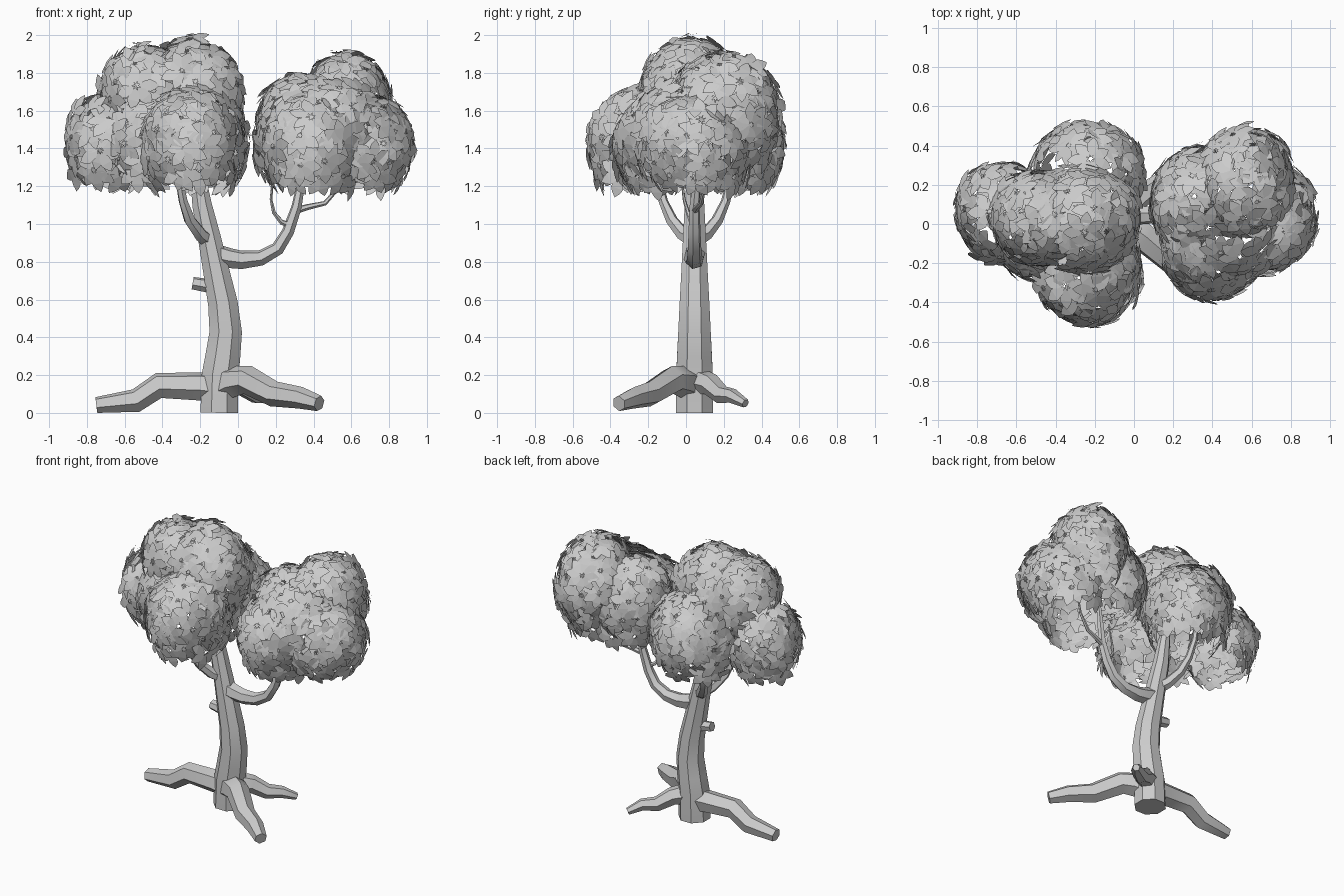
import bpy, bmesh, math, random
from mathutils import Vector, Matrix

if "Cube" in bpy.data.objects:
    bpy.data.objects.remove(bpy.data.objects["Cube"])

random.seed(7)


def make_object(name, bm):
    me = bpy.data.meshes.new(name)
    bm.to_mesh(me)
    bm.free()
    ob = bpy.data.objects.new(name, me)
    bpy.context.collection.objects.link(ob)
    return ob


def limb(name, path, sides=6, grounded=False):
    """Tapering tube through (x, y, z, radius) points, sharp along its edges."""
    bm = bmesh.new()
    pts = [Vector(p[:3]) for p in path]
    rings, prev, side = [], None, None
    for i, p in enumerate(pts):
        t = (pts[min(i + 1, len(pts) - 1)] - pts[max(i - 1, 0)]).normalized()
        if side is None:
            side = t.orthogonal().normalized()
        else:
            side = prev.rotation_difference(t) @ side
        prev = t
        up = t.cross(side)
        ring = []
        for k in range(sides):
            a = math.tau * (k + 0.5) / sides
            v = p + (side * math.cos(a) + up * math.sin(a)) * path[i][3]
            if grounded:
                v.z = max(v.z, 0)
            ring.append(bm.verts.new(v))
        rings.append(ring)
    for a, b in zip(rings, rings[1:]):
        for k in range(sides):
            n = (k + 1) % sides
            bm.faces.new((a[k], a[n], b[n], b[k]))
    bm.faces.new(rings[0][::-1])
    bm.faces.new(rings[-1])
    bmesh.ops.recalc_face_normals(bm, faces=bm.faces)
    ob = make_object(name, bm)
    ob.data.shade_smooth()
    ob.data.set_sharp_from_angle(angle=math.radians(42))


# Trunk and cut-off stub
limb("trunk", [(-0.1, .045, 0, .107), (-0.095, .045, .2, .105), (-0.08, .045, .3, .1),
               (-0.065, .045, .43, .093), (-0.08, .045, .58, .085), (-0.115, .045, .75, .075),
               (-0.15, .045, .92, .066), (-0.19, .045, 1.1, .056),
               (-0.22, .045, 1.3, .04), (-0.25, .04, 1.55, .02)], 8, True)
limb("stub", [(-0.1, .045, .66, .038), (-0.17, .045, .675, .037), (-0.24, .045, .687, .034)])

# Roots
limb("left_root", [(-0.08, .045, .13, .085), (-0.2, .045, .14, .077), (-0.42, .045, .145, .07),
                   (-0.54, .045, .065, .064), (-0.75, .045, .04, .045)], 6, True)
limb("front_root", [(-0.1, .03, .13, .075), (-0.03, -0.01, .165, .085), (0.05, -.07, .175, .077),
                    (0.19, -.19, .1, .068), (0.33, -.275, .08, .058), (0.43, -.355, .05, .042)], 6, True)
limb("back_root", [(-0.1, .04, .14, .075), (-0.04, .08, .165, .072), (0.02, .13, .15, .06),
                   (0.1, .19, .095, .05), (0.18, .245, .09, .04), (0.245, .315, .05, .024)], 6, True)

# Branches
limb("right_branch", [(-0.13, .045, .84, .06), (-0.05, .045, .82, .055), (0.02, .045, .81, .05),
                      (0.12, .045, .82, .042), (0.21, .045, .87, .037), (0.265, .045, .96, .033),
                      (0.31, .045, 1.09, .028), (0.34, .06, 1.25, .02), (0.38, .08, 1.45, .01)])
limb("right_outer_twig", [(0.3, .045, 1.07, .02), (0.37, .06, 1.09, .016),
                          (0.46, .08, 1.11, .013), (0.54, .1, 1.2, .009), (0.58, .11, 1.35, .005)])
limb("right_inner_twig", [(0.285, .045, .99, .018), (0.23, .03, 1.01, .014),
                          (0.19, .01, 1.06, .011), (0.175, -.01, 1.13, .008), (0.19, -.03, 1.3, .004)])
for name, s in (("front_branch", -1), ("back_branch", 1)):
    limb(name, [(-0.15, .045, .91, .045), (-0.2, .045 + s * .06, .945, .038),
                (-0.255, .045 + s * .12, 1.02, .032), (-0.29, .045 + s * .165, 1.12, .025),
                (-0.315, .045 + s * .195, 1.25, .02), (-0.32, .045 + s * .22, 1.45, .01)])

# Crown: leaf rosettes spread evenly over the outside of merged ellipsoids
LEAF = [(.008, 0), (.04, -.024), (.075, -.033), (.1, -.02), (.122, 0),
        (.1, .02), (.075, .033), (.04, .024)]


def rosette(bm, pos, normal):
    m = Matrix.Translation(pos) @ normal.to_track_quat('Z', 'Y').to_matrix().to_4x4()
    count = random.choice((7, 8))
    spin = random.random() * math.tau
    for k in range(count):
        size = random.uniform(.88, 1.08)
        rot = (Matrix.Rotation(spin + math.tau * k / count, 4, 'Z')
               @ Matrix.Rotation(random.uniform(-.05, .12), 4, 'Y')
               @ Matrix.Rotation(.1, 4, 'X'))
        vs = [bm.verts.new(m @ rot @ Vector((x * size, y * size, -1.2 * x * x))) for x, y in LEAF]
        bm.faces.new((vs[0], vs[1], vs[2], vs[6], vs[7]))
        bm.faces.new((vs[2], vs[3], vs[4], vs[5], vs[6]))
    return pos


def crown(name, blobs, gap=.09, tries=1500):
    bm = bmesh.new()
    blobs = [(Vector(c), Vector(r)) for c, r in blobs]
    placed = []
    for _ in range(tries):
        for c, r in blobs:
            z, a = random.uniform(-.62, 1), random.random() * math.tau
            q = math.sqrt(1 - z * z)
            d = Vector((q * math.cos(a), q * math.sin(a), z))
            p = c + d * r * random.uniform(.93, 1.03)
            if any(o is not c and sum(((p[j] - o[j]) / s[j]) ** 2 for j in range(3)) < .82
                   for o, s in blobs):
                continue
            if any((p - o).length < gap for o in placed):
                continue
            n = Vector([d[j] / r[j] for j in range(3)]).normalized()
            n.z = max(n.z, -.2)
            n += Vector([random.uniform(-.2, .2) for _ in range(3)])
            placed.append(rosette(bm, p, n.normalized()))
    make_object(name, bm)


crown("left_crown", [((-0.27, .02, 1.63), (.31, .29, .35)),
                     ((-0.48, .03, 1.64), (.27, .25, .31)),
                     ((-0.67, .06, 1.43), (.25, .26, .28)),
                     ((-0.45, -.02, 1.45), (.29, .29, .28)),
                     ((-0.24, -.23, 1.42), (.29, .29, .30)),
                     ((-0.24, .24, 1.43), (.30, .29, .31))])
crown("right_crown", [((0.34, .11, 1.48), (.26, .28, .31)),
                      ((0.57, .20, 1.58), (.25, .30, .33)),
                      ((0.65, .04, 1.42), (.28, .30, .29)),
                      ((0.50, .03, 1.48), (.31, .33, .32)),
                      ((0.40, -.10, 1.41), (.27, .28, .28))])
